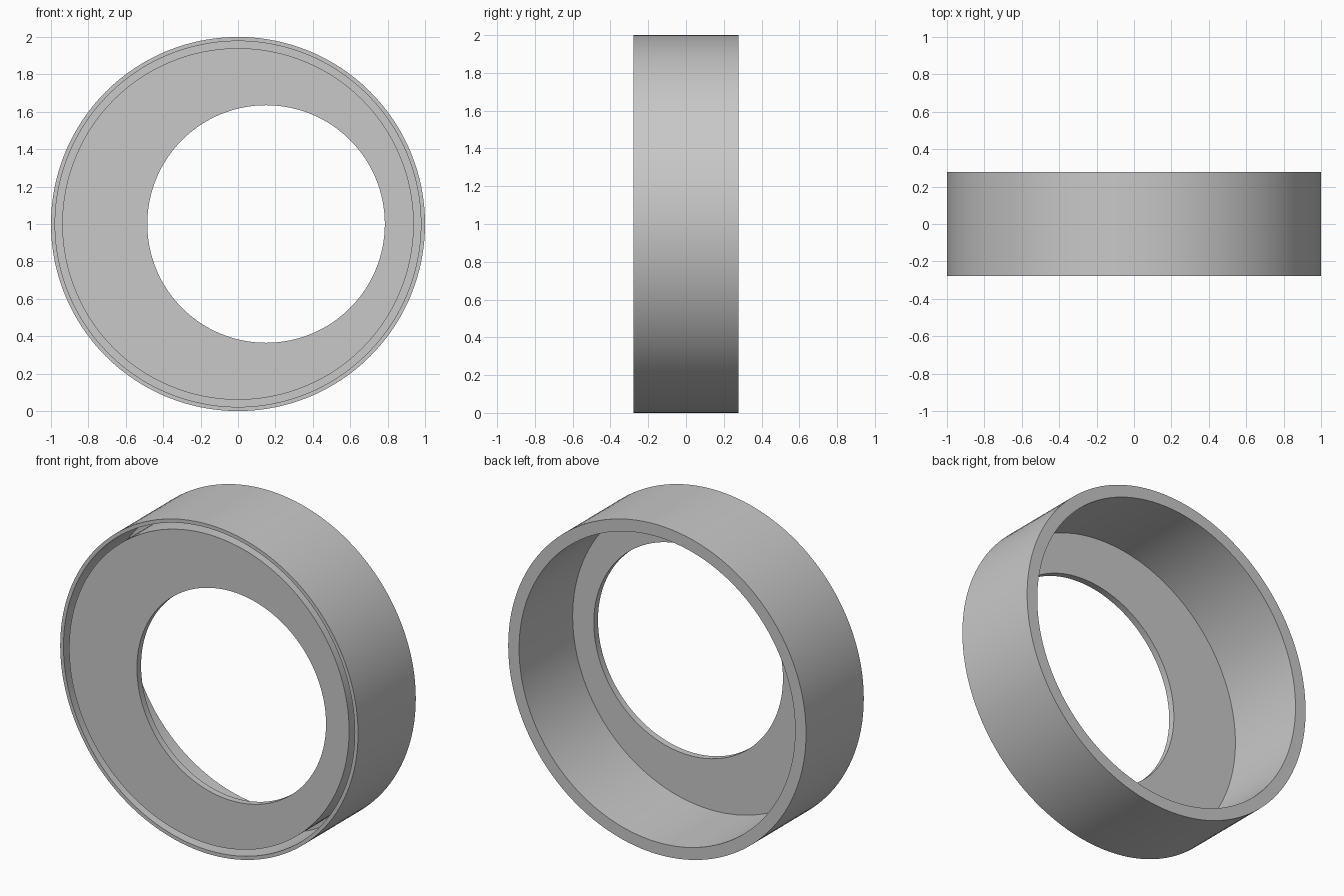
import bpy, bmesh, math

cube = bpy.data.objects.get("Cube")
if cube:
    bpy.data.objects.remove(cube, do_unlink=True)

SEGMENTS = 128
HALF = 0.277                 # half depth of the housing
FRONT, BACK = -HALF, HALF
PLATE_BACK = FRONT + 0.04    # inner side of the front plate
GROOVE_FLOOR = FRONT + 0.37  # bottom of the narrow front groove
HOLE_X, HOLE_R = 0.15, 0.635

# One colour for the whole part
grey = bpy.data.materials.new("light_grey")
grey.use_nodes = True
colour = (0.58, 0.58, 0.58, 1.0)
grey.diffuse_color = colour
grey.node_tree.nodes["Principled BSDF"].inputs["Base Color"].default_value = colour

# Closed cross-section as rings: centre x, radius, y
rings = [
    (HOLE_X, HOLE_R, FRONT),      # off-centre hole, front edge
    (0, 0.94, FRONT),             # front plate edge
    (0, 0.94, GROOVE_FLOOR),      # groove
    (0, 0.978, GROOVE_FLOOR),
    (0, 0.978, FRONT),            # thin front rim
    (0, 1.0, FRONT),
    (0, 1.0, BACK),               # outer wall
    (0, 0.927, BACK),             # back rim
    (0, 0.927, PLATE_BACK),       # rear cavity
    (HOLE_X, HOLE_R, PLATE_BACK), # hole, back edge
]


def add_ring(bm, cx, radius, y):
    angles = [2 * math.pi * i / SEGMENTS for i in range(SEGMENTS)]
    return [bm.verts.new((cx + radius * math.cos(a), y, 1 + radius * math.sin(a)))
            for a in angles]


# Loft the rings into one closed body
bm = bmesh.new()
loops = [add_ring(bm, *ring) for ring in rings]
for a, b in zip(loops, loops[1:] + loops[:1]):
    for i in range(SEGMENTS):
        j = (i + 1) % SEGMENTS
        bm.faces.new((a[i], a[j], b[j], b[i]))
bmesh.ops.recalc_face_normals(bm, faces=bm.faces)

mesh = bpy.data.meshes.new("ring_housing")
bm.to_mesh(mesh)
bm.free()
mesh.materials.append(grey)
housing = bpy.data.objects.new("ring_housing", mesh)
bpy.context.collection.objects.link(housing)

# Smooth walls with sharp rims
bpy.ops.object.select_all(action="DESELECT")
housing.select_set(True)
bpy.context.view_layer.objects.active = housing
bpy.ops.object.shade_smooth_by_angle(angle=math.radians(30))
